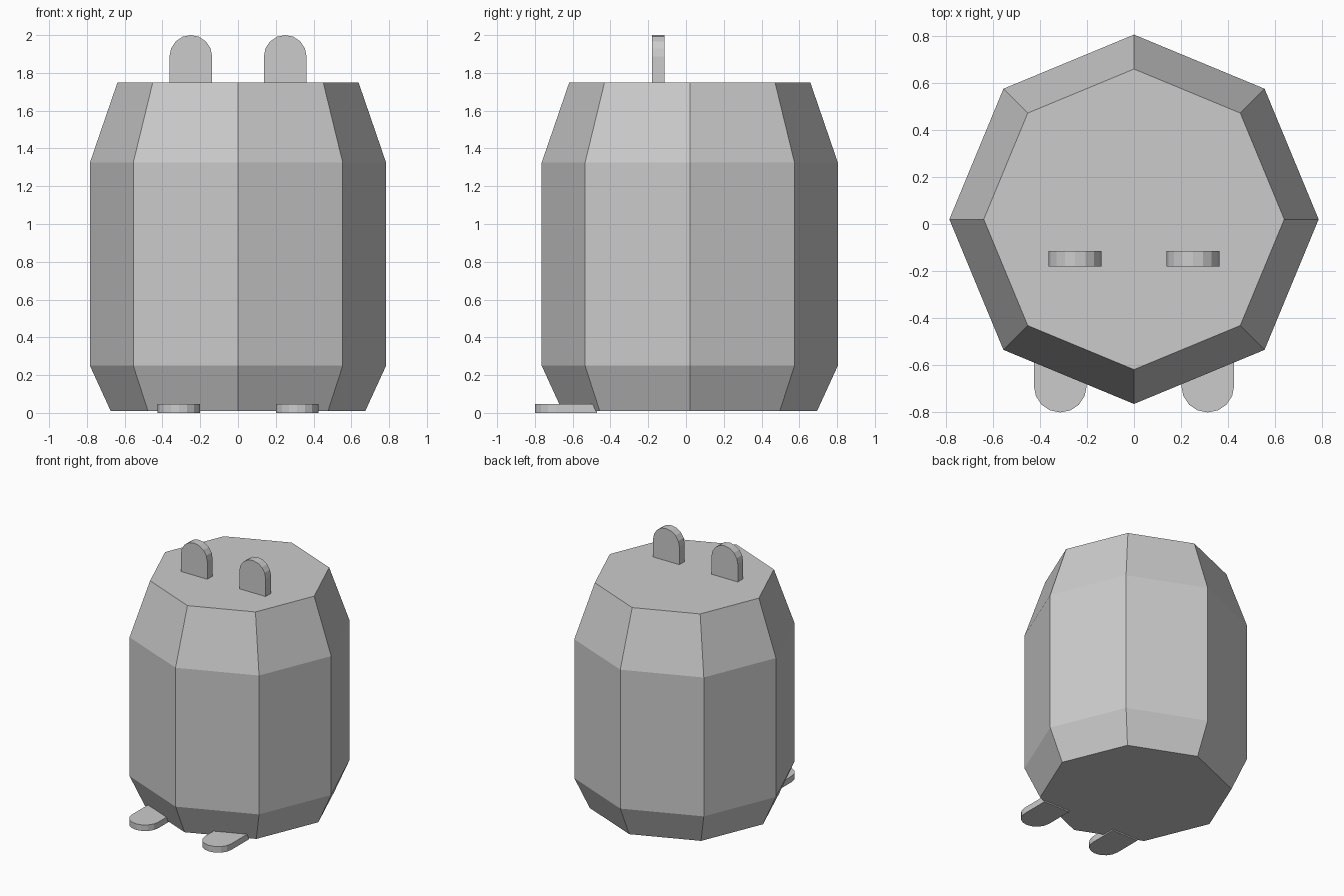
import bpy, bmesh
from math import cos, sin, pi

if "Cube" in bpy.data.objects:
    bpy.data.objects.remove(bpy.data.objects["Cube"])


def finish(bm, name):
    bmesh.ops.recalc_face_normals(bm, faces=bm.faces)
    mesh = bpy.data.meshes.new(name)
    bm.to_mesh(mesh)
    bm.free()
    obj = bpy.data.objects.new(name, mesh)
    bpy.context.collection.objects.link(obj)
    return obj


def body(name, profile, sides, cy):
    # Stacked rings skinned into a faceted barrel
    bm = bmesh.new()
    rings = [[bm.verts.new((r * cos(2 * pi * i / sides), cy + r * sin(2 * pi * i / sides), z))
              for i in range(sides)] for r, z in profile]
    for a, b in zip(rings, rings[1:]):
        for i in range(sides):
            j = (i + 1) % sides
            bm.faces.new((a[i], a[j], b[j], b[i]))
    bm.faces.new(rings[0])
    bm.faces.new(rings[-1])
    return finish(bm, name)


def tab(name, cx, r, base, tip, place, thickness, segments=8):
    # Round-ended plate; place() maps (across, along) to 3D
    s = 1 if tip > base else -1
    outline = [(cx + r, base)]
    outline += [(cx + r * cos(pi * i / segments), tip - s * r + s * r * sin(pi * i / segments))
                for i in range(segments + 1)]
    outline.append((cx - r, base))
    bm = bmesh.new()
    face = bm.faces.new([bm.verts.new(place(u, v)) for u, v in outline])
    ext = bmesh.ops.extrude_face_region(bm, geom=[face])
    moved = [g for g in ext["geom"] if isinstance(g, bmesh.types.BMVert)]
    bmesh.ops.translate(bm, vec=thickness, verts=moved)
    return finish(bm, name)


# Eight-sided body
body("body", [(0.674, 0.01), (0.784, 0.25), (0.784, 1.325), (0.638, 1.75)], 8, 0.02)

# Ears and feet on both sides
for side, sx in (("left", -1), ("right", 1)):
    tab(f"{side}_ear", sx * 0.25, 0.113, 1.74, 2.0,
        lambda u, v: (u, -0.18, v), (0, 0.065, 0))
    tab(f"{side}_foot", sx * 0.313, 0.112, -0.47, -0.8,
        lambda u, v: (u, v, 0), (0, 0, 0.047))
